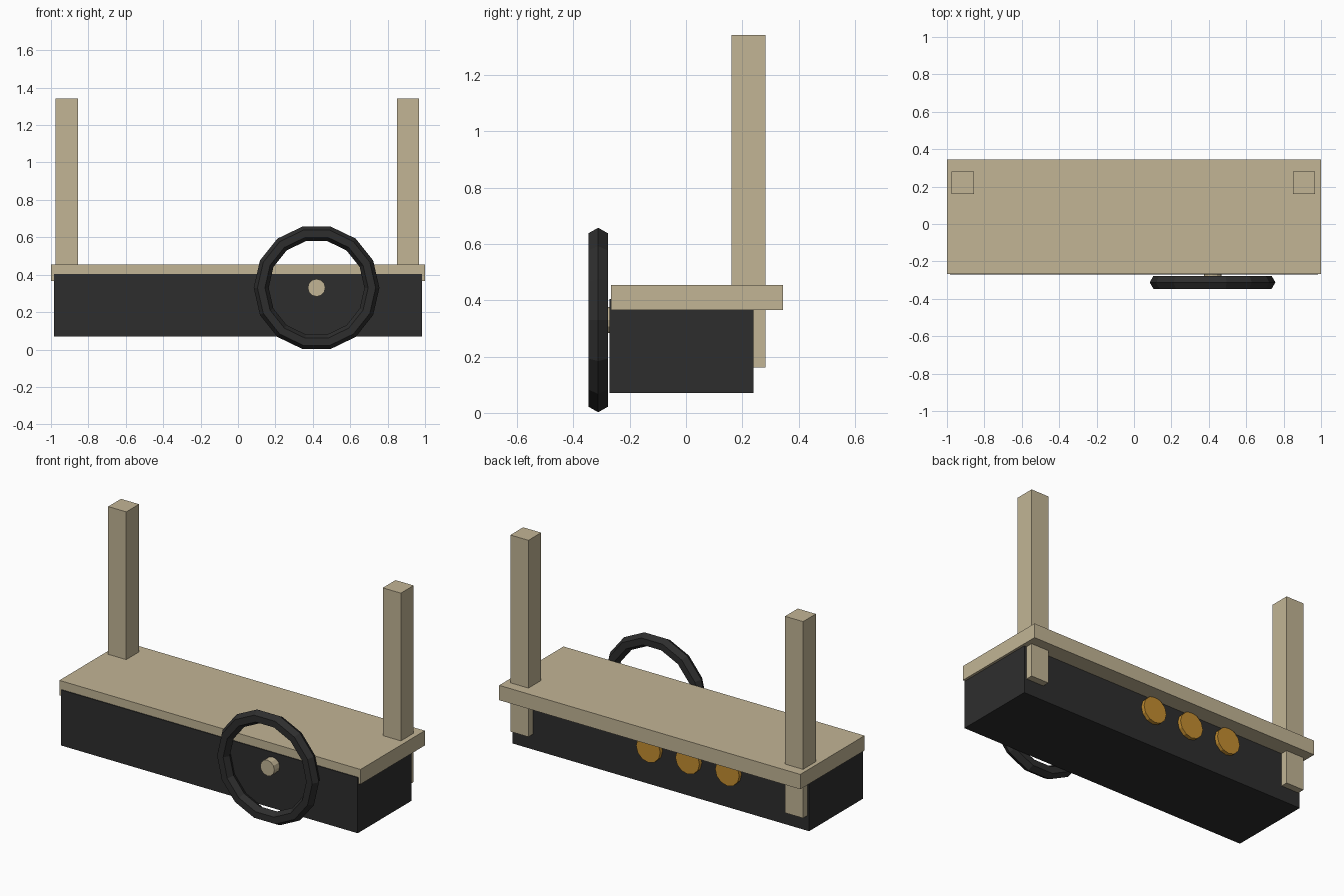
import bpy, math
from mathutils import Matrix

if "Cube" in bpy.data.objects:
    bpy.data.objects.remove(bpy.data.objects["Cube"])


def material(name, rgb):
    m = bpy.data.materials.new(name)
    m.diffuse_color = (*rgb, 1)
    m.use_nodes = True
    m.node_tree.nodes["Principled BSDF"].inputs["Base Color"].default_value = m.diffuse_color
    return m


TAN = material("tan wood", (0.54, 0.46, 0.30))
BLACK = material("soft black", (0.027, 0.027, 0.027))
AMBER = material("amber", (0.55, 0.27, 0.03))


def finish(name, mat):
    ob = bpy.context.object
    ob.name = name
    ob.data.materials.append(mat)
    return ob


def box(name, lo, hi, mat):
    bpy.ops.mesh.primitive_cube_add(size=1)
    ob = finish(name, mat)
    size = [b - a for a, b in zip(lo, hi)]
    mid = [(a + b) / 2 for a, b in zip(lo, hi)]
    ob.data.transform(Matrix.Translation(mid) @ Matrix.Diagonal((*size, 1)))


def disc(name, x, z, y0, y1, radius, sides, mat):
    # cylinder lying along y
    bpy.ops.mesh.primitive_cylinder_add(vertices=sides, radius=radius, depth=y1 - y0,
                                        location=(x, (y0 + y1) / 2, z),
                                        rotation=(math.pi / 2, 0, 0))
    finish(name, mat)


# dashboard body and top shelf
box("dashboard_body", (-0.985, -0.271, 0.07), (0.985, 0.239, 0.404), BLACK)
box("top_shelf", (-1, -0.266, 0.366), (1, 0.344, 0.455), TAN)

# windscreen posts, running down behind the body
for name, x in (("left_post", -0.915), ("right_post", 0.909)):
    box(name, (x - 0.06, 0.161, 0.162), (x + 0.06, 0.282, 1.342), TAN)

# steering wheel: 14-sided ring with hexagonal section
bpy.ops.mesh.primitive_torus_add(major_segments=14, minor_segments=6,
                                 major_radius=0.296, minor_radius=0.04,
                                 location=(0.42, -0.312, 0.33),
                                 rotation=(math.pi / 2, 0, 0))
finish("steering_wheel", BLACK)
disc("steering_column", 0.42, 0.33, -0.322, -0.2, 0.047, 12, TAN)

# three round gauges on the back
for i, x in enumerate((0.068, -0.193, -0.457)):
    disc(f"gauge_{i + 1}", x, 0.29, 0.2, 0.262, 0.08, 12, AMBER)
